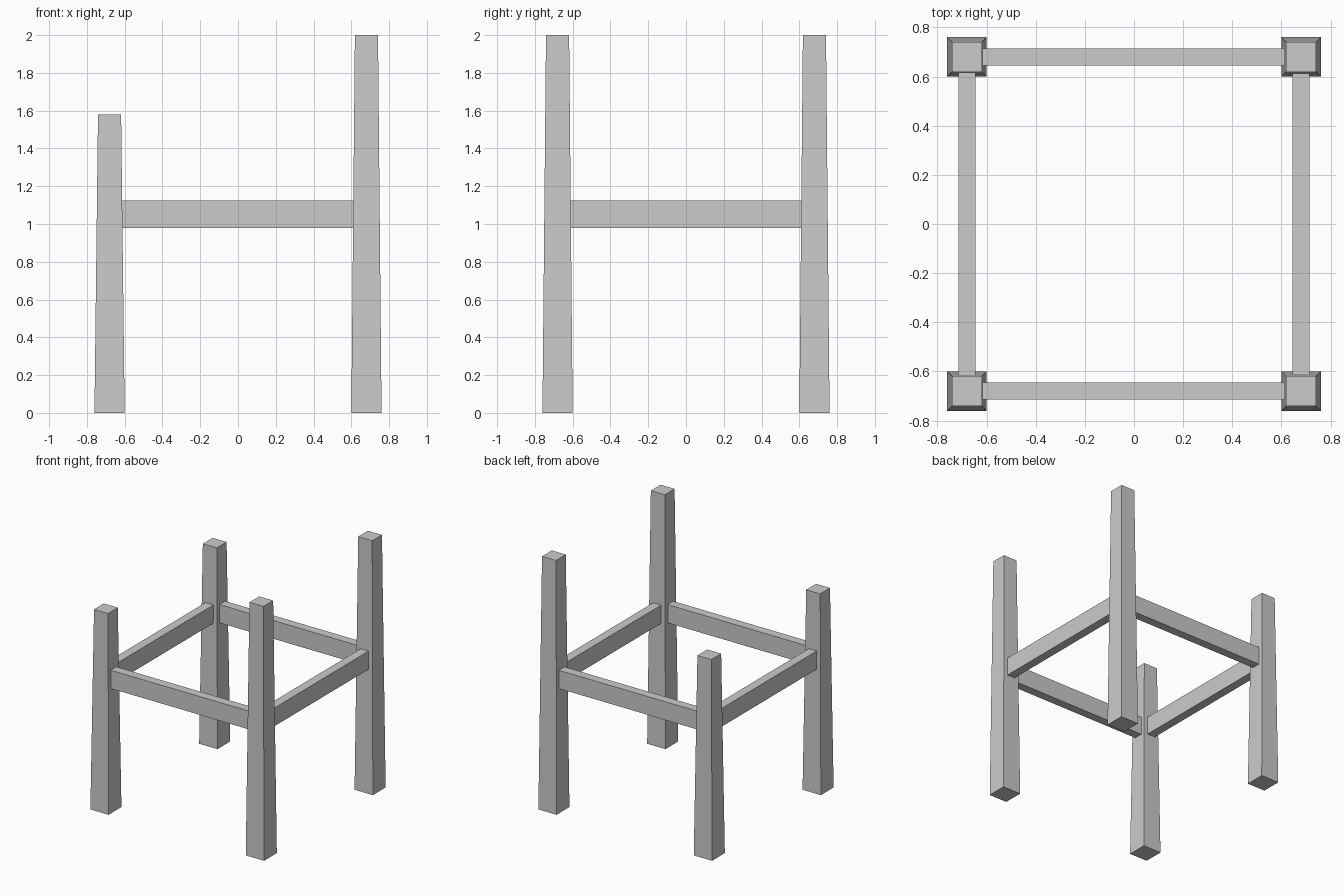
import bpy, bmesh
from mathutils import Matrix

if "Cube" in bpy.data.objects:
    bpy.data.objects.remove(bpy.data.objects["Cube"])

OFFSET = 0.68          # leg centre distance from the origin


def add_object(name, bm):
    mesh = bpy.data.meshes.new(name)
    bm.to_mesh(mesh)
    bm.free()
    ob = bpy.data.objects.new(name, mesh)
    bpy.context.collection.objects.link(ob)
    return ob


def box(name, size, centre, top_scale=1.0):
    """Box whose top face can be scaled to give a taper."""
    bm = bmesh.new()
    bmesh.ops.create_cube(bm, size=1)
    for v in bm.verts:
        if v.co.z > 0:
            v.co.x *= top_scale
            v.co.y *= top_scale
    bmesh.ops.transform(bm, matrix=Matrix.Diagonal((*size, 1)), verts=bm.verts)
    ob = add_object(name, bm)
    ob.location = centre
    return ob


# Tapered legs: short pair on the left, tall pair on the right
for side, sx, height in (("left", -1, 1.58), ("right", 1, 2.0)):
    for end, sy in (("front", -1), ("back", 1)):
        box(f"{end}_{side}_leg", (0.16, 0.16, height),
            (sx * OFFSET, sy * OFFSET, height / 2), top_scale=0.765)

# Rails joining the legs, ends set just into the leg faces
for s, end, side in ((-1, "front", "left"), (1, "back", "right")):
    box(f"{end}_rail", (1.235, 0.07, 0.145), (0, s * OFFSET, 1.051))
    box(f"{side}_rail", (0.07, 1.235, 0.145), (s * OFFSET, 0, 1.051))
